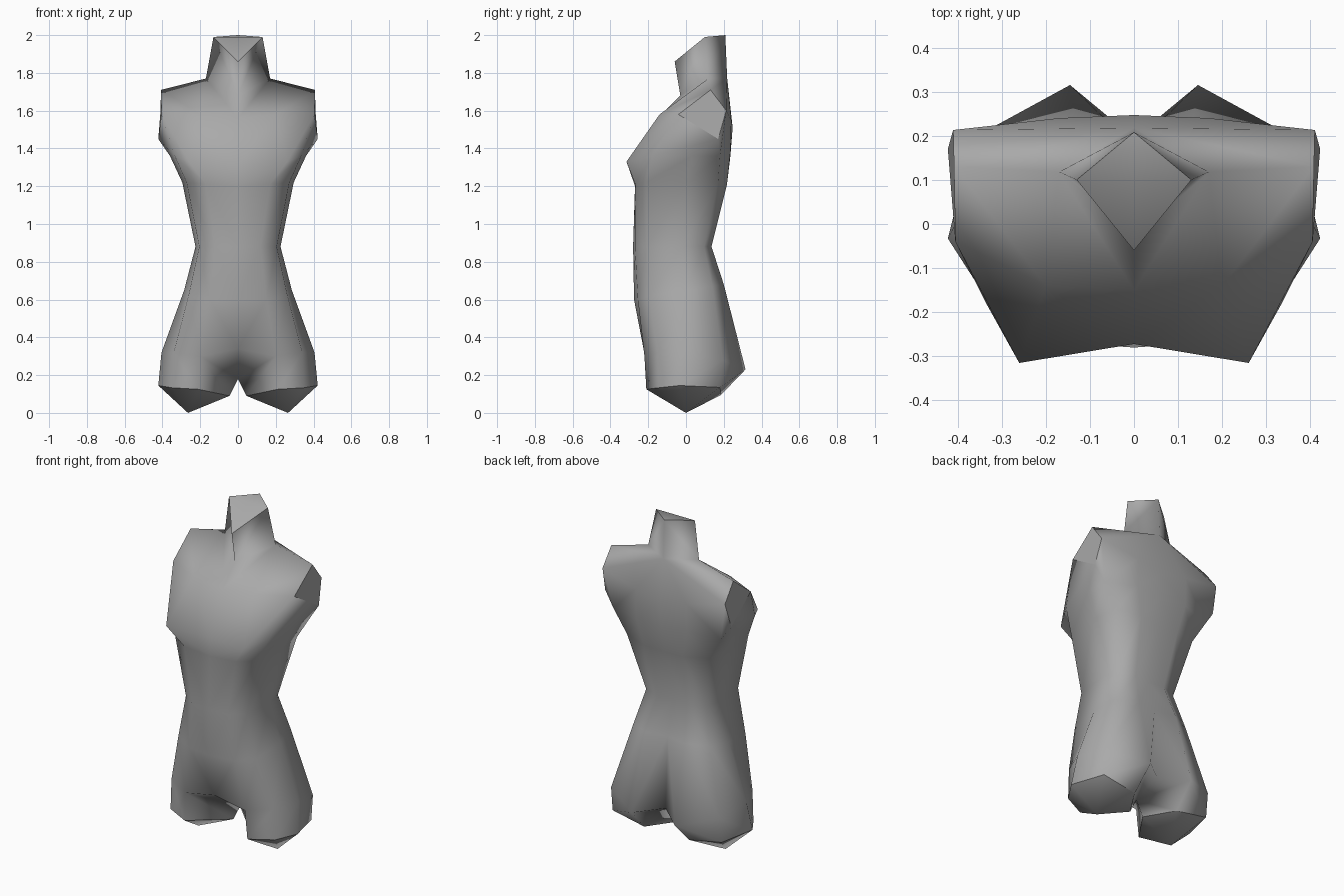
import bpy, bmesh, math

if "Cube" in bpy.data.objects:
    bpy.data.objects.remove(bpy.data.objects["Cube"])

# Half cross-sections (x >= 0), each from front centre round the side to back centre
hip = [(0, -.225, .34), (.2, -.22, .3), (.34, -.15, .32), (.405, 0, .32),
       (.365, .195, .28), (.145, .315, .23), (0, .195, .25)]
belly = [(0, -.275, .6), (.15, -.255, .6), (.262, -.195, .62), (.285, 0, .65),
         (.255, .14, .67), (.13, .2, .68), (0, .175, .68)]
waist = [(0, -.28, .88), (.12, -.27, .88), (.205, -.205, .88), (.225, -.02, .88),
         (.2, .095, .88), (.1, .135, .88), (0, .125, .88)]
ribs = [(0, -.27, 1.2), (.17, -.268, 1.21), (.272, -.21, 1.22), (.295, 0, 1.22),
        (.275, .17, 1.22), (.13, .217, 1.21), (0, .205, 1.2)]
bust = [(0, -.272, 1.31), (.26, -.315, 1.33), (.335, -.18, 1.36), (.36, .03, 1.36),
        (.36, .18, 1.36), (.17, .235, 1.38), (0, .235, 1.36)]
chest = [(0, -.15, 1.56), (.2, -.14, 1.58), (.405, -.04, 1.58), (.422, .17, 1.45),
         (.41, .213, 1.6), (.17, .24, 1.55), (0, .247, 1.51)]
neck_front, neck_side, neck_back = (0, -.03, 1.68), (.17, .118, 1.77), (0, .218, 1.77)
arm_top = (.408, .13, 1.71)
neck_top = [(0, -.06, 1.86), (.13, .1, 1.99), (0, .208, 2)]
# Leg stump outline, closed, from front round the outside to the inner thigh
thigh = [(.21, -.21, .125), (.35, -.145, .133), (.422, -.033, .145),
         (.365, .18, .135), (.15, .185, .095), (.045, .02, .09)]
crotch, stump_tip = (0, .02, .18), (.265, 0, 0)

bm = bmesh.new()
verts = {}
tag = bm.faces.layers.int.new("cut_face")


def face(*points, cap=0):
    """Add a face, sharing vertices between neighbours."""
    corners = [verts.get(p) or verts.setdefault(p, bm.verts.new(p)) for p in points]
    f = bm.faces.new(corners)
    f.smooth = True
    f[tag] = cap


def band(low, high):
    for i in range(len(low) - 1):
        face(low[i], low[i + 1], high[i + 1], high[i])


# Trunk
for low, high in zip((hip, belly, waist, ribs, bust), (belly, waist, ribs, bust, chest)):
    band(low, high)

# Shoulder: front slope, cut arm face, top slope, upper back
band(chest[:3], [neck_front, neck_side, arm_top])
face(chest[2], chest[3], chest[4], arm_top, cap=1)
face(arm_top, chest[4], neck_back, neck_side)
face(chest[4], chest[5], neck_back)
face(chest[5], chest[6], neck_back)

# Neck and its slanted cut top
band([neck_front, neck_side, neck_back], neck_top)
mid = (0, .1, 1.99)
face(neck_top[0], neck_top[1], mid, cap=2)
face(mid, neck_top[1], neck_top[2], cap=2)

# Thigh, groin and pointed stump
band(thigh[:5], hip[1:6])
face(thigh[4], thigh[5], crotch, hip[5])
face(thigh[5], thigh[0], hip[1], crotch)
face(crotch, hip[1], hip[0])
face(crotch, hip[6], hip[5])
for i in range(6):
    face(stump_tip, thigh[(i + 1) % 6], thigh[i], cap=3)

# Crisp borders around cut faces and at steep folds
for e in bm.edges:
    if len(e.link_faces) == 2:
        a, b = e.link_faces
        e.smooth = a[tag] == b[tag] and e.calc_face_angle(0) < math.radians(65)
bm.faces.layers.int.remove(tag)

mesh = bpy.data.meshes.new("torso")
bm.to_mesh(mesh)
bm.free()
torso = bpy.data.objects.new("torso", mesh)
bpy.context.collection.objects.link(torso)

# Left half
mirror = torso.modifiers.new("mirror", 'MIRROR')
mirror.use_axis[0] = True
mirror.use_mirror_merge = True
mirror.merge_threshold = .001

grey = bpy.data.materials.new("plain grey")
grey.diffuse_color = (.4, .4, .4, 1)
grey.use_nodes = True
grey.node_tree.nodes["Principled BSDF"].inputs["Base Color"].default_value = grey.diffuse_color
mesh.materials.append(grey)
